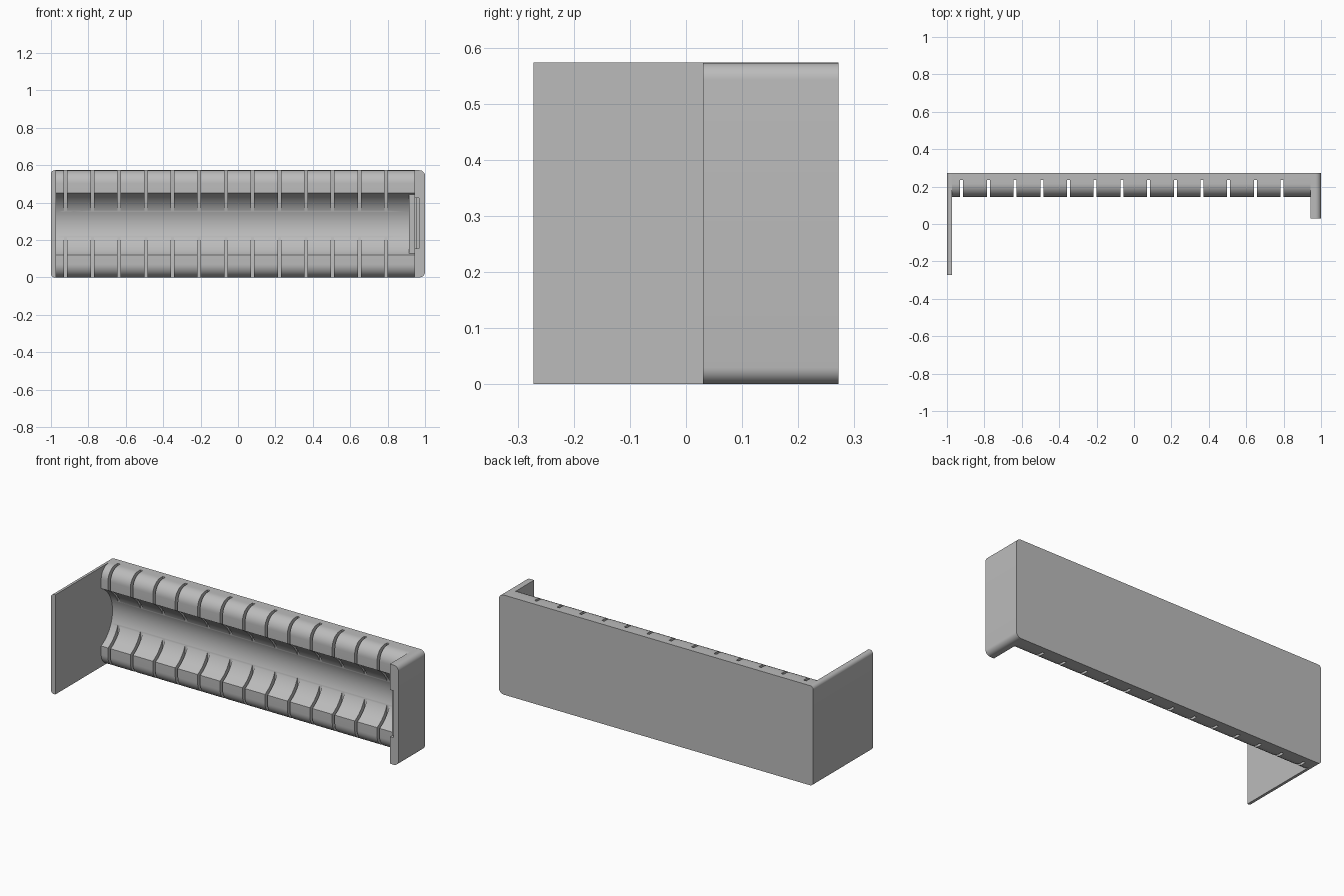
import bpy, bmesh
from math import sin, cos, pi, asin

if "Cube" in bpy.data.objects:
    bpy.data.objects.remove(bpy.data.objects["Cube"], do_unlink=True)

H = 0.573            # overall height
MID = 0.285          # channel centre height
BACK, LIP = 0.272, 0.145

grey = bpy.data.materials.new("light_grey")
grey.use_nodes = True
colour = (0.5, 0.5, 0.5, 1)
grey.diffuse_color = colour
grey.node_tree.nodes["Principled BSDF"].inputs["Base Color"].default_value = colour


def arc(cx, cy, r, a0, a1, n=12):
    return [(cx + r * cos(a0 + (a1 - a0) * i / n), cy + r * sin(a0 + (a1 - a0) * i / n))
            for i in range(n + 1)]


def extrude(name, points, axis, start, end):
    """Extrude a closed profile along x (points are y, z) or y (points are x, z)."""
    bm = bmesh.new()
    place = (lambda p: (start, p[0], p[1])) if axis == "x" else (lambda p: (p[0], start, p[1]))
    face = bm.faces.new([bm.verts.new(place(p)) for p in points])
    out = bmesh.ops.extrude_face_region(bm, geom=[face])
    move = (end - start, 0, 0) if axis == "x" else (0, end - start, 0)
    bmesh.ops.translate(bm, vec=move, verts=[v for v in out["geom"] if isinstance(v, bmesh.types.BMVert)])
    bmesh.ops.recalc_face_normals(bm, faces=bm.faces)
    return finish(name, bm)


def boxes(name, bounds):
    """One mesh holding a box for each (x0, x1, y0, y1, z0, z1)."""
    bm = bmesh.new()
    for x0, x1, y0, y1, z0, z1 in bounds:
        for v in bmesh.ops.create_cube(bm, size=1)["verts"]:
            v.co = ((x0 + x1) / 2 + v.co.x * (x1 - x0),
                    (y0 + y1) / 2 + v.co.y * (y1 - y0),
                    (z0 + z1) / 2 + v.co.z * (z1 - z0))
    return finish(name, bm)


def finish(name, bm):
    mesh = bpy.data.meshes.new(name)
    bm.to_mesh(mesh)
    bm.free()
    mesh.materials.append(grey)
    obj = bpy.data.objects.new(name, mesh)
    bpy.context.collection.objects.link(obj)
    return obj


def activate(obj):
    bpy.ops.object.select_all(action="DESELECT")
    obj.select_set(True)
    bpy.context.view_layer.objects.active = obj


def cut(obj, cutter):
    mod = obj.modifiers.new("cut", "BOOLEAN")
    mod.operation, mod.solver, mod.object = "DIFFERENCE", "EXACT", cutter
    activate(obj)
    bpy.ops.object.modifier_apply(modifier=mod.name)
    bpy.data.objects.remove(cutter, do_unlink=True)


def smooth(obj):
    activate(obj)
    bpy.ops.object.shade_smooth_by_angle(angle=pi / 6)


# Cradle: rounded upper and lower lobes with a concave channel between
FILLET, CHANNEL_R, CHANNEL_Y = 0.07, 0.184, 0.064
reach = pi / 2 - asin((LIP - CHANNEL_Y) / CHANNEL_R)
profile = [(BACK, 0), (BACK, H)]
profile += arc(LIP + FILLET, H - FILLET, FILLET, pi / 2, pi)
profile += arc(CHANNEL_Y, MID, CHANNEL_R, reach, -reach, 32)
profile += arc(LIP + FILLET, FILLET, FILLET, pi, 1.5 * pi)
cradle = extrude("cradle", profile, "x", -0.972, 0.945)

# Evenly spaced vertical slots through both lobes
slots = [-0.921 + 0.1427 * i for i in range(13)]
cut(cradle, boxes("slot_cutter", [(x - 0.008, x + 0.008, 0, 0.235, -0.1, 0.7) for x in slots]))
smooth(cradle)

# Long thin side plate with small rounded outer corners
r = 0.02
plate = [(-0.972, 0), (-0.972, H)] + arc(-1 + r, H - r, r, pi / 2, pi, 8) + arc(-1 + r, r, r, pi, 1.5 * pi, 8)
smooth(extrude("side_plate", plate, "y", -BACK, BACK))

# Thick short end cap, recessed on its inner face
r = 0.03
cap = [(0.945, H), (0.945, 0)] + arc(1 - r, r, r, -pi / 2, 0, 8) + arc(1 - r, H - r, r, 0, pi / 2, 8)
end_cap = extrude("end_cap", cap, "y", 0.03, BACK)
cut(end_cap, boxes("recess_cutter", [(0.9, 0.968, 0, 0.2, 0.155, 0.425)]))
smooth(end_cap)

# Insert in the recess and a rounded stop at the end of the channel
boxes("recess_insert", [(0.945, 0.954, 0.05, 0.2, 0.155, 0.425)])
stop = arc(CHANNEL_Y, MID, CHANNEL_R + 0.005, reach * 0.94, -reach * 0.94, 24)
smooth(extrude("channel_stop", stop, "x", 0.914, 0.946))
